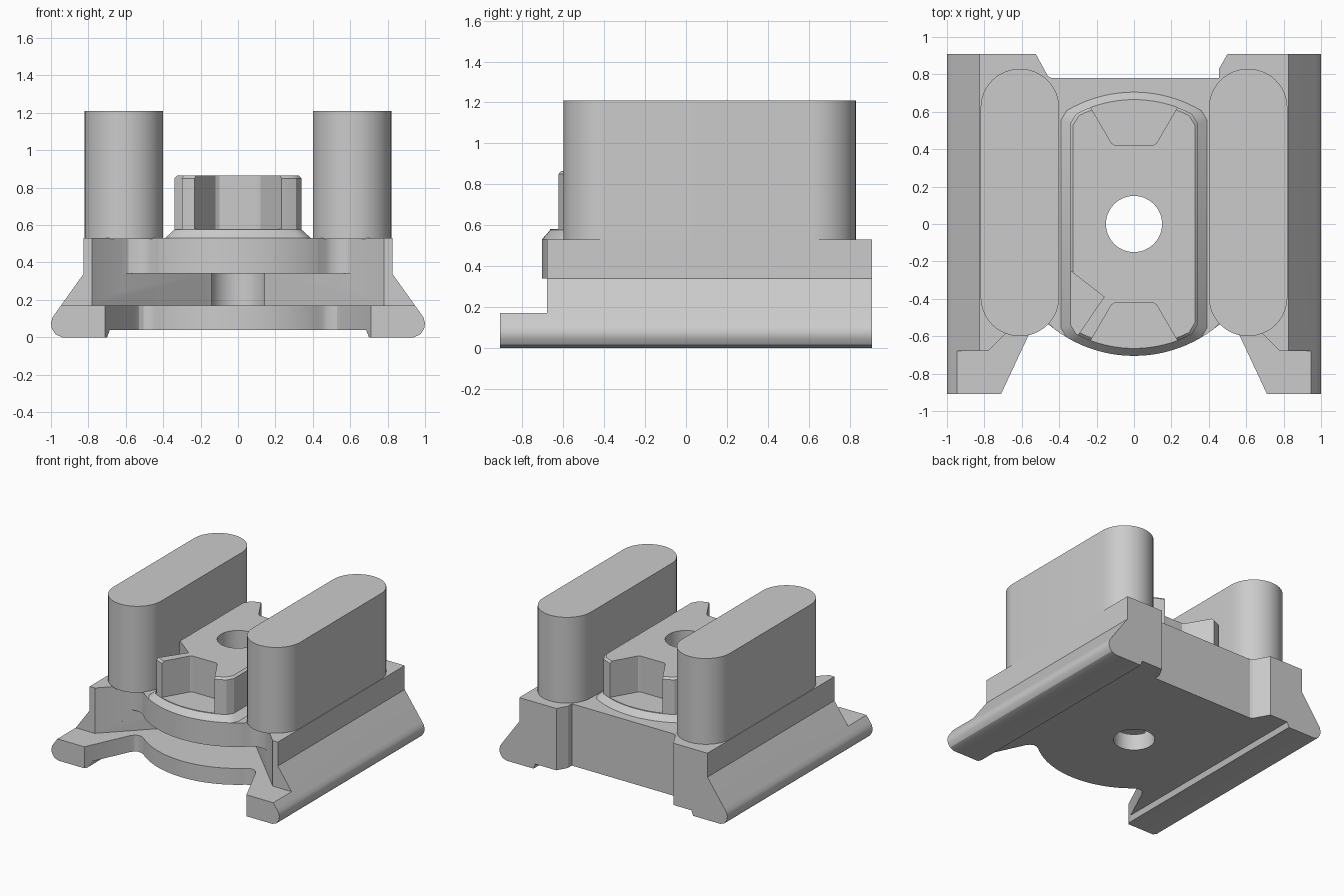
import bpy, bmesh
from math import sin, cos, radians, sqrt, asin, degrees

if "Cube" in bpy.data.objects:
    bpy.data.objects.remove(bpy.data.objects["Cube"])


def finish(name, bm):
    bmesh.ops.recalc_face_normals(bm, faces=bm.faces[:])
    me = bpy.data.meshes.new(name)
    bm.to_mesh(me)
    bm.free()
    ob = bpy.data.objects.new(name, me)
    bpy.context.collection.objects.link(ob)
    return ob


def loft(name, loops):
    """Skin a stack of equal-length 3D loops and cap both ends."""
    bm = bmesh.new()
    rings = [[bm.verts.new(p) for p in loop] for loop in loops]
    n = len(rings[0])
    for a, b in zip(rings, rings[1:]):
        for i in range(n):
            j = (i + 1) % n
            bm.faces.new((a[i], a[j], b[j], b[i]))
    bm.faces.new(rings[0][::-1])
    bm.faces.new(rings[-1])
    return finish(name, bm)


def prism(name, pts, z0, z1):
    return loft(name, [[(x, y, z) for x, y in pts] for z in (z0, z1)])


def arc(cx, cy, r, a0, a1, n):
    return [(cx + r * cos(radians(a0 + (a1 - a0) * i / n)),
             cy + r * sin(radians(a0 + (a1 - a0) * i / n))) for i in range(n + 1)]


def mirror(pts):
    """Append the x-mirrored points in reverse order."""
    return pts + [(-x, y) for x, y in reversed(pts)]


def cut(ob, cutters):
    """Apply (operation, cutter) booleans and remove the cutters."""
    for op, c in cutters:
        m = ob.modifiers.new("cut", 'BOOLEAN')
        m.operation, m.object, m.solver = op, c, 'EXACT'
        c.hide_render = True
    dg = bpy.context.evaluated_depsgraph_get()
    me = bpy.data.meshes.new_from_object(ob.evaluated_get(dg))
    ob.modifiers.clear()
    ob.data = me
    for _, c in cutters:
        bpy.data.objects.remove(c)


def hole():
    return prism("hole_cutter", arc(0, 0, 0.15, 0, 352.5, 47), -0.3, 1.5)


R = 0.705

# Base: rail cross-section run front to back
rail = mirror([(0.685, 0.04), (0.70, 0), (0.94, 0), (0.975, 0.015), (0.995, 0.045),
               (1, 0.075), (0.992, 0.105), (0.975, 0.13), (0.825, 0.34), (0.825, 0.53)])
base = loft("base", [[(x, y, z) for x, z in rail] for y in (-0.91, 0.91)])

# Plan outline: splayed front legs, round front, notched back
half = degrees(asin(0.45 / R))
leg = [(-1.2, -1.1), (-0.80, -1.1), (-0.55, -0.565), (-0.53, -0.54),
       (-0.505, -0.528), (-0.475, -0.53)]
plan = leg + arc(0, 0, R, 270 - half, 270 + half, 28) + [(-x, y) for x, y in reversed(leg)]
plan += [(1.2, 1.1), (0.607, 1.1), (0.5, 0.91), (0.455, 0.83), (0.455, 0.78),
         (-0.44, 0.78), (-0.46, 0.79), (-0.63, 1.1), (-1.2, 1.1)]

# V-shaped slot with a rounded end, open to the front
wing = [(-1.2, -1.2), (-1.2, -0.68), (-0.78, -0.68)]
slot = wing + arc(0, -0.22, 0.226, 135, 45, 16) + [(-x, y) for x, y in reversed(wing)]

cuts = [('INTERSECT', prism("plan_cutter", plan, -0.2, 0.8)),
        ('DIFFERENCE', prism("slot_cutter", slot, 0.17, 0.34))]

# Upper plate corners cleared above the legs
for s in (-1, 1):
    corner = [(-1.2, -1.2), (-1.2, -0.68), (-0.78, -0.68), (-0.62, -0.52), (-0.585, -0.498),
              (-0.54, -0.493), (-0.50, -0.5), (-0.47, -0.518), (-0.43, -0.5587), (-0.43, -1.2)]
    cuts.append(('DIFFERENCE', prism("corner_cutter", [(-s * x, y) for x, y in corner], 0.25, 0.8)))
cuts.append(('DIFFERENCE', hole()))
cut(base, cuts)


# Centre boss: arc-ended block with a bevelled foot and top edge
def boss_loop(hw, r, z):
    xe = hw - 0.03
    ye = sqrt(r * r - xe * xe)
    a = degrees(asin(xe / r))
    top = [(hw, ye - 0.05)] + arc(0, 0, r, 90 - a, 90 + a, 20) + [(-hw, ye - 0.05)]
    return [(x, y, z) for x, y in top + [(-x, -y) for x, y in top]]


boss = loft("centre_boss", [boss_loop(0.385, 0.70, 0.50), boss_loop(0.39, R, 0.53),
                            boss_loop(0.34, 0.665, 0.575), boss_loop(0.34, 0.665, 0.85),
                            boss_loop(0.325, 0.65, 0.865)])
cuts = [('DIFFERENCE', hole())]

# Tapered notches at both ends, and the key cut in one corner
for s in (-1, 1):
    notch = mirror([(0.10, s * 0.42), (0.12, s * 0.432), (0.335, s * 0.8)])
    cuts.append(('DIFFERENCE', prism("notch_cutter", notch, 0.58, 1.1)))
key = [(-0.16, -0.39), (-0.52, -0.11), (-0.8, -0.4), (-0.42, -0.77)]
cuts.append(('DIFFERENCE', prism("key_cutter", key, 0.58, 1.1)))
cut(boss, cuts)

# Two tall round-ended pillars
parts = [base, boss]
for side, s in (("left", -1), ("right", 1)):
    stadium = arc(s * 0.61, 0.62, 0.21, 0, 180, 24) + arc(s * 0.61, -0.39, 0.21, 180, 360, 24)
    parts.append(prism(side + "_pillar", stadium, 0.525, 1.21))

# Smooth curved walls, keep edges sharp
for ob in parts:
    bpy.ops.object.select_all(action='DESELECT')
    ob.select_set(True)
    bpy.context.view_layer.objects.active = ob
    bpy.ops.object.shade_smooth_by_angle(angle=radians(25))
